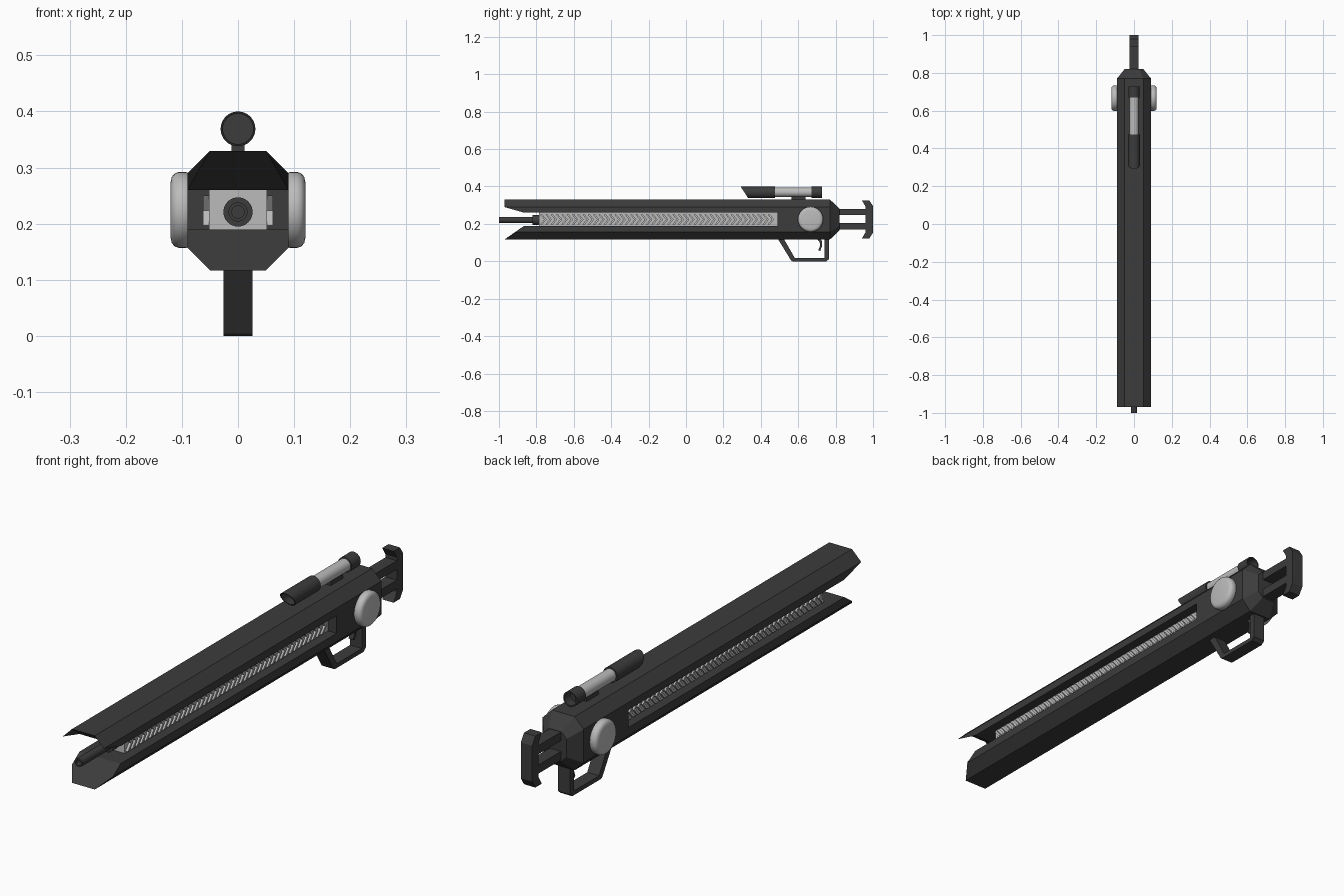
import bpy, bmesh, math

if "Cube" in bpy.data.objects:
    bpy.data.objects.remove(bpy.data.objects["Cube"])

def material(name, v):
    m = bpy.data.materials.new(name)
    m.diffuse_color = (v, v, v, 1)
    m.use_nodes = True
    m.node_tree.nodes["Principled BSDF"].inputs["Base Color"].default_value = m.diffuse_color
    return m

DARK = material("dark_metal", 0.045)
LIGHT = material("light_metal", 0.5)

def loft(name, rings, mat, smooth=False, cap_end=True, front_cap=None, mirror=False):
    """Skin equal-length rings of points and cap both ends."""
    bm = bmesh.new()
    rows = [[bm.verts.new(p) for p in r] for r in rings]
    n = len(rows[0])
    for a, b in zip(rows, rows[1:]):
        for i in range(n):
            j = (i + 1) % n
            bm.faces.new((a[i], a[j], b[j], b[i]))
    for f in front_cap or [range(n)]:
        bm.faces.new([rows[0][i] for i in f])
    if cap_end:
        bm.faces.new(rows[-1])
    bmesh.ops.recalc_face_normals(bm, faces=bm.faces)
    me = bpy.data.meshes.new(name)
    bm.to_mesh(me)
    bm.free()
    ob = bpy.data.objects.new(name, me)
    bpy.context.collection.objects.link(ob)
    me.materials.append(mat)
    if mirror:
        ob.modifiers.new("mirror", 'MIRROR')
    if smooth:
        bpy.context.view_layer.objects.active = ob
        ob.select_set(True)
        bpy.ops.object.shade_smooth_by_angle(angle=math.radians(35))
        ob.select_set(False)
    return ob

def side_profile(name, pts, x0, x1, mat, **kw):
    """Extrude a (y, z) outline across x."""
    return loft(name, [[(x, y, z) for y, z in pts] for x in (x0, x1)], mat, **kw)

def box(name, x, y0, y1, z0, z1, mat):
    return side_profile(name, [(y0, z0), (y1, z0), (y1, z1), (y0, z1)], -x, x, mat)

def circle_y(r, y, cz, slant=0, n=32):
    """Circle facing y; slant pushes its top towards the front."""
    return [(r * math.cos(t), y - slant * math.sin(t), cz + r * math.sin(t))
            for t in (2 * math.pi * i / n for i in range(n))]

# Long upper and lower rails with raked muzzle ends
def rail(name, side, front_ys):
    half = list(zip((0.09, 0.09, 0.05), side))
    prof = half + [(-x, z) for x, z in reversed(half)]
    ys = front_ys + front_ys[::-1]
    loft(name, [[(x, y, z) for (x, z), y in zip(prof, ys)],
                [(x, 0.49, z) for x, z in prof]], DARK,
         front_cap=[(0, 1, 2), (0, 2, 3, 5), (3, 4, 5)])

rail("upper_rail", (0.26, 0.29, 0.33), [-0.865, -0.97, -0.97])
rail("lower_rail", (0.19, 0.157, 0.117), [-0.865, -0.912, -0.97])

# Eight-sided receiver with tapered back
CZ = 0.2235
octagon = [(0.09, 0.0665), (0.05, 0.1065), (-0.05, 0.1065), (-0.09, 0.0665),
           (-0.09, -0.0665), (-0.05, -0.1065), (0.05, -0.1065), (0.09, -0.0665)]
loft("receiver", [[(x * s, y, CZ + z * s) for x, z in octagon]
                  for y, s in ((0.49, 1), (0.77, 1), (0.82, 0.55))], DARK)

# Inner core with rows of chevrons on both sides
box("core", 0.052, -0.785, 0.5, 0.188, 0.262, LIGHT)
chev = side_profile("core_chevrons",
                    [(0, 0.197), (0.012, 0.197), (0.034, 0.2235), (0.012, 0.25),
                     (0, 0.25), (0.022, 0.2235)], 0.051, 0.062, LIGHT, mirror=True)
chev.location.y = -0.78
arr = chev.modifiers.new("array", 'ARRAY')
arr.count = 44
arr.use_relative_offset = False
arr.use_constant_offset = True
arr.constant_offset_displace = (0, 0.0283, 0)

# Hollow barrel and collar
BZ = 0.221
loft("barrel", [circle_y(r, y, BZ) for r, y in
                ((0.011, -0.786), (0.011, -1), (0.017, -1), (0.017, -0.82),
                 (0.026, -0.82), (0.026, -0.784))],
     DARK, smooth=True, cap_end=False, front_cap=[range(32)])

# Round side caps
loft("side_cap", [[(x, 0.666 + r * math.cos(t), 0.2245 + r * math.sin(t))
                   for t in (2 * math.pi * i / 40 for i in range(40))]
                  for x, r in ((0.086, 0.064), (0.092, 0.0675), (0.106, 0.0675),
                               (0.113, 0.065), (0.118, 0.059), (0.12, 0.05))],
     LIGHT, smooth=True, mirror=True)

# Scope: slanted hood, light tube, eyepiece and mount
SZ = 0.369
loft("scope_hood", [circle_y(0.031, 0.475, SZ), circle_y(0.031, 0.312, SZ, 0.02),
                    circle_y(0.027, 0.312, SZ, 0.0175), circle_y(0.027, 0.455, SZ)],
     DARK, smooth=True)
loft("scope_tube", [circle_y(0.025, 0.47, SZ), circle_y(0.025, 0.675, SZ)], LIGHT, smooth=True)
loft("scope_eyepiece", [circle_y(0.03, 0.67, SZ), circle_y(0.03, 0.727, SZ),
                        circle_y(0.025, 0.727, SZ), circle_y(0.025, 0.69, SZ)],
     DARK, smooth=True)
box("scope_mount", 0.012, 0.565, 0.64, 0.32, 0.355, DARK)

# Stock bars and curved shoulder plate
box("stock_bar_upper", 0.025, 0.81, 0.965, 0.247, 0.281, DARK)
box("stock_bar_lower", 0.025, 0.81, 0.965, 0.17, 0.204, DARK)
side_profile("shoulder_plate",
             [(0.94, 0.326), (0.98, 0.326), (1.0, 0.295), (1.0, 0.153), (0.98, 0.122),
              (0.94, 0.122), (0.96, 0.155), (0.96, 0.293)], -0.025, 0.025, DARK)

# Trigger guard and trigger
side_profile("trigger_guard",
             [(0.49, 0.122), (0.562, 0.004), (0.57, 0), (0.75, 0), (0.765, 0.012),
              (0.765, 0.122), (0.74, 0.122), (0.74, 0.017), (0.582, 0.017),
              (0.522, 0.122)], -0.026, 0.026, DARK)
side_profile("trigger",
             [(0.698, 0.122), (0.714, 0.105), (0.717, 0.085), (0.708, 0.06),
              (0.717, 0.054), (0.727, 0.08), (0.727, 0.105), (0.72, 0.122)],
             -0.01, 0.01, DARK)
